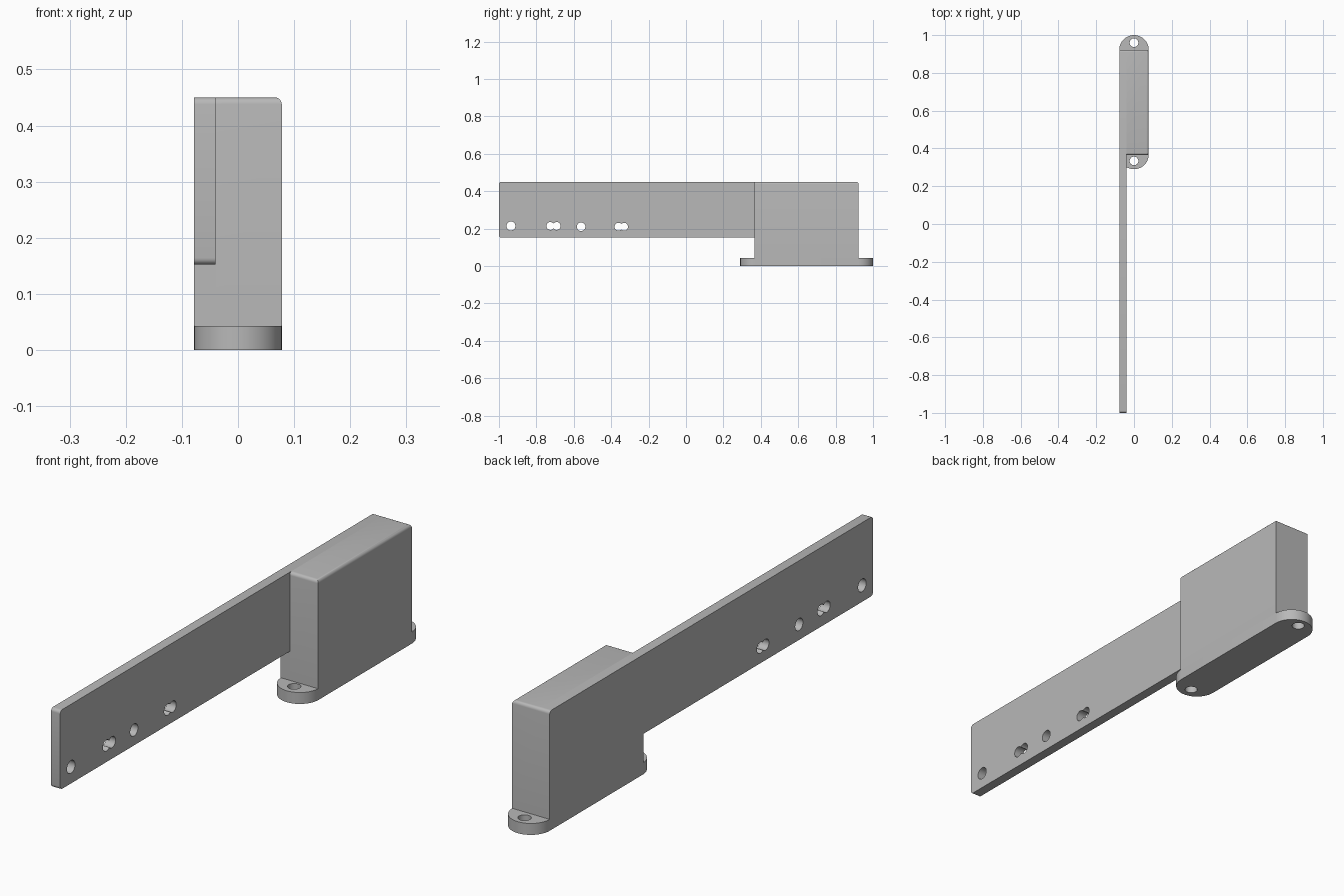
import bpy, bmesh, math
from mathutils import Matrix, Vector

cube = bpy.data.objects.get("Cube")
if cube:
    bpy.data.objects.remove(cube, do_unlink=True)

grey = bpy.data.materials.new("plain grey")
grey.use_nodes = True
grey.diffuse_color = (0.48, 0.48, 0.48, 1)
grey.node_tree.nodes["Principled BSDF"].inputs["Base Color"].default_value = grey.diffuse_color

HALF = 0.078            # half width of the bracket
INNER = -0.04           # inner face of the arm plate
TOP, FOOT = 0.45, 0.043
FRONT, BACK = 0.365, 0.922
ROUND = 0.012


def add_object(name, bm):
    bmesh.ops.recalc_face_normals(bm, faces=bm.faces)
    mesh = bpy.data.meshes.new(name)
    bm.to_mesh(mesh)
    bm.free()
    mesh.materials.append(grey)
    obj = bpy.data.objects.new(name, mesh)
    bpy.context.collection.objects.link(obj)
    return obj


def prism(points, offset):
    """Extrude a closed outline along an offset vector."""
    bm = bmesh.new()
    face = bm.faces.new([bm.verts.new(p) for p in points])
    out = bmesh.ops.extrude_face_region(bm, geom=[face])
    moved = [g for g in out["geom"] if isinstance(g, bmesh.types.BMVert)]
    bmesh.ops.translate(bm, vec=Vector(offset), verts=moved)
    return bm


def round_edges(bm, rule):
    edges = [e for e in bm.edges if rule(*[v.co for v in e.verts])]
    bmesh.ops.bevel(bm, geom=edges, offset=ROUND, segments=5, profile=0.5, affect='EDGES')


def drill(obj, centre, radius, axis):
    """Cut a round through-hole along x or z."""
    bm = bmesh.new()
    turn = Matrix.Rotation(math.pi / 2, 4, 'Y') if axis == 'X' else Matrix()
    bmesh.ops.create_cone(bm, cap_ends=True, segments=32, radius1=radius, radius2=radius,
                          depth=0.2, matrix=Matrix.Translation(centre) @ turn)
    cutter = add_object("hole_cutter", bm)
    cutter.hide_render = True
    mod = obj.modifiers.new("hole", 'BOOLEAN')
    mod.operation, mod.solver, mod.object = 'DIFFERENCE', 'EXACT', cutter
    bpy.context.view_layer.objects.active = obj
    bpy.ops.object.modifier_apply(modifier=mod.name)
    bpy.data.objects.remove(cutter, do_unlink=True)


# Long arm plate, stepping down to the foot at the back
outline = [(-1, 0.152), (FRONT, 0.152), (FRONT, FOOT), (BACK, FOOT), (BACK, TOP), (-1, TOP)]
bm = prism([(-HALF, y, z) for y, z in outline], (INNER + HALF, 0, 0))
round_edges(bm, lambda a, b: abs(a.x - b.x) > 0.01
            and (a.y < -0.99 or (a.y > 0.9 and a.z > 0.4)))
arm = add_object("arm_plate", bm)
for y, z, radius in [(-0.936, 0.214, 0.024), (-0.725, 0.214, 0.021), (-0.692, 0.214, 0.021),
                     (-0.561, 0.21, 0.023), (-0.361, 0.21, 0.021), (-0.331, 0.21, 0.021)]:
    drill(arm, (-0.06, y, z), radius, 'X')

# Housing block beside the plate, with softened top edges
bm = prism([(INNER, FRONT, FOOT), (HALF, FRONT, FOOT), (HALF, BACK, FOOT), (INNER, BACK, FOOT)],
           (0, 0, TOP - FOOT))
round_edges(bm, lambda a, b: min(a.z, b.z) > 0.4 and max(a.x, b.x) > 0)
block = add_object("housing_block", bm)

# Round-ended mounting foot with two screw holes
steps = 24
arc = [math.pi * i / steps for i in range(steps + 1)]
ends = [(HALF * math.cos(t), BACK + HALF * math.sin(t), 0) for t in arc]
ends += [(-HALF * math.cos(t), FRONT + 0.003 - HALF * math.sin(t), 0) for t in arc]
foot = add_object("mounting_foot", prism(ends, (0, 0, FOOT)))
for y in (0.334, 0.96):
    drill(foot, (0, y, 0.02), 0.023, 'Z')

# Smooth the rounded surfaces, keep hard edges sharp
bpy.ops.object.select_all(action='DESELECT')
for obj in (arm, block, foot):
    obj.select_set(True)
bpy.context.view_layer.objects.active = arm
bpy.ops.object.shade_smooth_by_angle(angle=math.radians(30))
